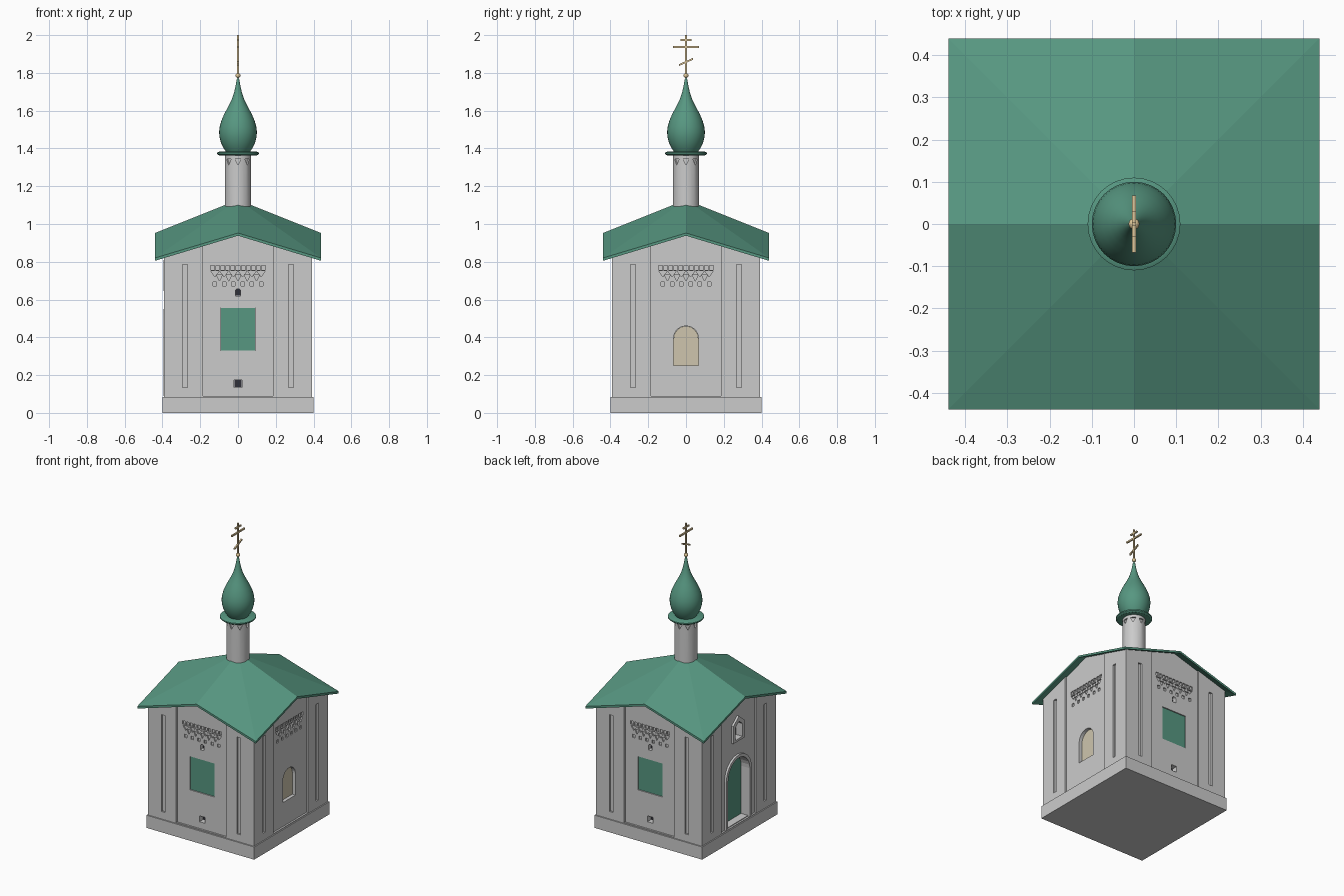
import bpy, bmesh
from math import pi, sin, cos, radians
from mathutils import Matrix, Vector

if "Cube" in bpy.data.objects:
    bpy.data.objects.remove(bpy.data.objects["Cube"])

W, P = 0.392, 0.38          # wall plane and recessed panel plane


def material(name, rgb):
    m = bpy.data.materials.new(name)
    m.diffuse_color = (*rgb, 1)
    m.use_nodes = True
    m.node_tree.nodes["Principled BSDF"].inputs["Base Color"].default_value = m.diffuse_color
    return m


GREEN = material("green", (0.095, 0.31, 0.22))
CREAM = material("cream", (0.62, 0.56, 0.42))
DARK = material("dark", (0.03, 0.03, 0.04))
GOLD = material("gold", (0.75, 0.58, 0.32))


def make(name, bm, mat=None, smooth=False):
    bmesh.ops.recalc_face_normals(bm, faces=bm.faces)
    me = bpy.data.meshes.new(name)
    bm.to_mesh(me)
    bm.free()
    ob = bpy.data.objects.new(name, me)
    bpy.context.collection.objects.link(ob)
    if mat:
        me.materials.append(mat)
    if smooth:
        bpy.ops.object.select_all(action='DESELECT')
        ob.select_set(True)
        bpy.context.view_layer.objects.active = ob
        bpy.ops.object.shade_smooth_by_angle(angle=radians(35))
    return ob


def prism(bm, pts, n0, n1, side):
    """Outline (u, z) extruded outward from n0 to n1; side 0 front, 1 right, 2 back, 3 left."""
    rot = Matrix.Rotation(side * pi / 2, 3, 'Z')
    a, b = [[bm.verts.new(rot @ Vector((u, -n, z))) for u, z in pts] for n in (n0, n1)]
    bm.faces.new(a)
    bm.faces.new(b[::-1])
    for i in range(len(pts)):
        j = (i + 1) % len(pts)
        bm.faces.new((a[i], b[i], b[j], a[j]))


def rect(u, z0, z1, h):
    return [(u - h, z0), (u + h, z0), (u + h, z1), (u - h, z1)]


def tri(u, z0, z1, h):
    return [(u - h, z1), (u, z0), (u + h, z1)]


def arch(h, z0, z1, n=14):
    return [(-h, z0), (h, z0)] + [(h * cos(pi * i / n), z1 - h + h * sin(pi * i / n)) for i in range(n + 1)]


def house(h, z0, z1):
    return [(-h, z0), (h, z0), (h, z1 - h * 0.8), (0, z1), (-h, z1 - h * 0.8)]


def piece(name, pts, n0, n1, side, mat=None):
    bm = bmesh.new()
    prism(bm, pts, n0, n1, side)
    return make(name, bm, mat)


def cut(ob, bm):
    cutter = make("cutter", bm)
    cutter.hide_render = True
    mod = ob.modifiers.new("cut", 'BOOLEAN')
    mod.operation, mod.solver, mod.object = 'DIFFERENCE', 'EXACT', cutter
    bpy.context.view_layer.objects.active = ob
    bpy.ops.object.modifier_apply(modifier=mod.name)
    bpy.data.objects.remove(cutter)


def lathe(name, profile, mat=None, steps=32):
    bm = bmesh.new()
    vs = [bm.verts.new((r, 0, z)) for r, z in profile]
    es = [bm.edges.new(p) for p in zip(vs, vs[1:])]
    bmesh.ops.spin(bm, geom=vs + es, cent=(0, 0, 0), axis=(0, 0, 1), angle=2 * pi, steps=steps)
    bmesh.ops.remove_doubles(bm, verts=bm.verts, dist=1e-5)
    return make(name, bm, mat, True)


def faceted(name, half, corner, mid, apex, base, mat=None):
    """Block with four gables meeting at one apex; base gives the lower corner, mid and apex heights."""
    bm = bmesh.new()
    ring = [(1, 1), (0, 1), (-1, 1), (-1, 0), (-1, -1), (0, -1), (1, -1), (1, 0)]
    layers = []
    for c, m, a in (base, (corner, mid, apex)):
        vs = [bm.verts.new((x * half, y * half, c if x * y else m)) for x, y in ring]
        top = bm.verts.new((0, 0, a))
        for i in range(8):
            bm.faces.new((vs[i], vs[(i + 1) % 8], top))
        layers.append(vs)
    lo, hi = layers
    for i in range(8):
        j = (i + 1) % 8
        bm.faces.new((lo[i], lo[j], hi[j], hi[i]))
    return make(name, bm, mat)


# Plinth and gabled walls
bm = bmesh.new()
prism(bm, rect(0, 0, 0.085, 0.4), -0.4, 0.4, 0)
make("plinth", bm)
t = W / 0.44
walls = faceted("walls", W, 1.12 - 0.31 * t, 1.12 - 0.18 * t, 1.12, (0.08, 0.08, 0.08))

# Recessed centre panels
bm = bmesh.new()
for s in range(4):
    prism(bm, rect(0, 0.09, 1.0, 0.185), P, 0.45, s)
cut(walls, bm)

# Slots, carved ornament, niches and openings
bm = bmesh.new()
for s in range(4):
    for u in (-0.28, 0.28):
        prism(bm, rect(u, 0.135, 0.785, 0.013), W - 0.012, 0.45, s)
    if s < 3:
        for i in range(-5, 6):
            prism(bm, rect(i * 0.027, 0.757, 0.78, 0.0095), P - 0.008, 0.45, s)
        for i in range(6):
            u = (i - 2.5) * 0.049
            prism(bm, tri(u, 0.72, 0.75, 0.021), P - 0.008, 0.45, s)
            prism(bm, rect(u, 0.672, 0.693, 0.0095), P - 0.008, 0.45, s)
        for i in range(-2, 3):
            prism(bm, tri(i * 0.049, 0.698, 0.73, 0.015), P - 0.008, 0.45, s)
    if s in (0, 2):
        prism(bm, rect(0, 0.33, 0.555, 0.092), P - 0.012, 0.45, s)
        prism(bm, rect(0, 0.135, 0.175, 0.02), P - 0.04, 0.45, s)
        prism(bm, arch(0.014, 0.62, 0.658, 8), P - 0.03, 0.45, s)
prism(bm, arch(0.066, 0.25, 0.46), P - 0.03, 0.45, 1)
prism(bm, arch(0.115, 0.095, 0.53), P - 0.06, 0.45, 3)
prism(bm, house(0.036, 0.66, 0.775), P - 0.035, 0.45, 3)
cut(walls, bm)

# Coloured infills
for s, side in ((0, "front"), (2, "back")):
    piece(side + "_panel", rect(0, 0.331, 0.554, 0.091), P - 0.02, P - 0.006, s, GREEN)
    piece(side + "_vent", rect(0, 0.136, 0.174, 0.019), P - 0.045, P - 0.037, s, DARK)
    piece(side + "_niche_back", arch(0.0135, 0.621, 0.657, 8), P - 0.035, P - 0.027, s, DARK)
piece("window_pane", arch(0.065, 0.251, 0.459), P - 0.035, P - 0.022, 1, CREAM)
piece("door", arch(0.114, 0.096, 0.529), P - 0.065, P - 0.05, 3, GREEN)

# Raised door surround and niche frame
for name, outer, inner in (("door_surround", arch(0.135, 0.09, 0.55), arch(0.115, 0.09, 0.53)),
                           ("niche_frame", house(0.06, 0.645, 0.81), house(0.036, 0.66, 0.775))):
    frame = piece(name, outer, P - 0.005, P + 0.014, 3)
    bm = bmesh.new()
    prism(bm, [(u, z - 0.01 if z < 0.1 else z) for u, z in inner], P - 0.05, 0.45, 3)
    cut(frame, bm)

# Eight-sloped roof
faceted("roof", 0.44, 0.82, 0.952, 1.128, (0.805, 0.938, 1.114), GREEN)

# Drum with carved triangles
drum = lathe("drum", [(0, 1.06), (0.07, 1.06), (0.07, 1.37), (0, 1.37)])
bm = bmesh.new()
for i in range(8):
    prism(bm, tri(0, 1.312, 1.345, 0.017), 0.06, 0.09, i / 2)
cut(drum, bm)

# Collar, onion dome, finial ball
lathe("collar", [(0, 1.363), (0.1, 1.363), (0.11, 1.37), (0.11, 1.378), (0.1, 1.383), (0, 1.383)], GREEN)
lathe("onion_dome", [(0, 1.38), (0.062, 1.38), (0.077, 1.402), (0.09, 1.43), (0.098, 1.46), (0.1, 1.487),
                     (0.097, 1.515), (0.088, 1.547), (0.074, 1.58), (0.058, 1.61), (0.043, 1.638),
                     (0.031, 1.665), (0.021, 1.695), (0.013, 1.73), (0.007, 1.765), (0, 1.78)], GREEN)
lathe("finial_ball", [(0.013 * sin(pi * i / 10), 1.786 - 0.013 * cos(pi * i / 10)) for i in range(11)], GOLD, 16)

# Cross lying in the y-z plane
bm = bmesh.new()
prism(bm, rect(0, 1.78, 2.0, 0.0045), -0.0045, 0.0045, 1)
for z, h, slant in ((1.974, 0.03, 0), (1.938, 0.068, 0), (1.858, 0.038, 0.017)):
    prism(bm, [(-h, z - slant - 0.005), (h, z + slant - 0.005),
               (h, z + slant + 0.005), (-h, z - slant + 0.005)], -0.005, 0.005, 1)
make("cross", bm, GOLD)
